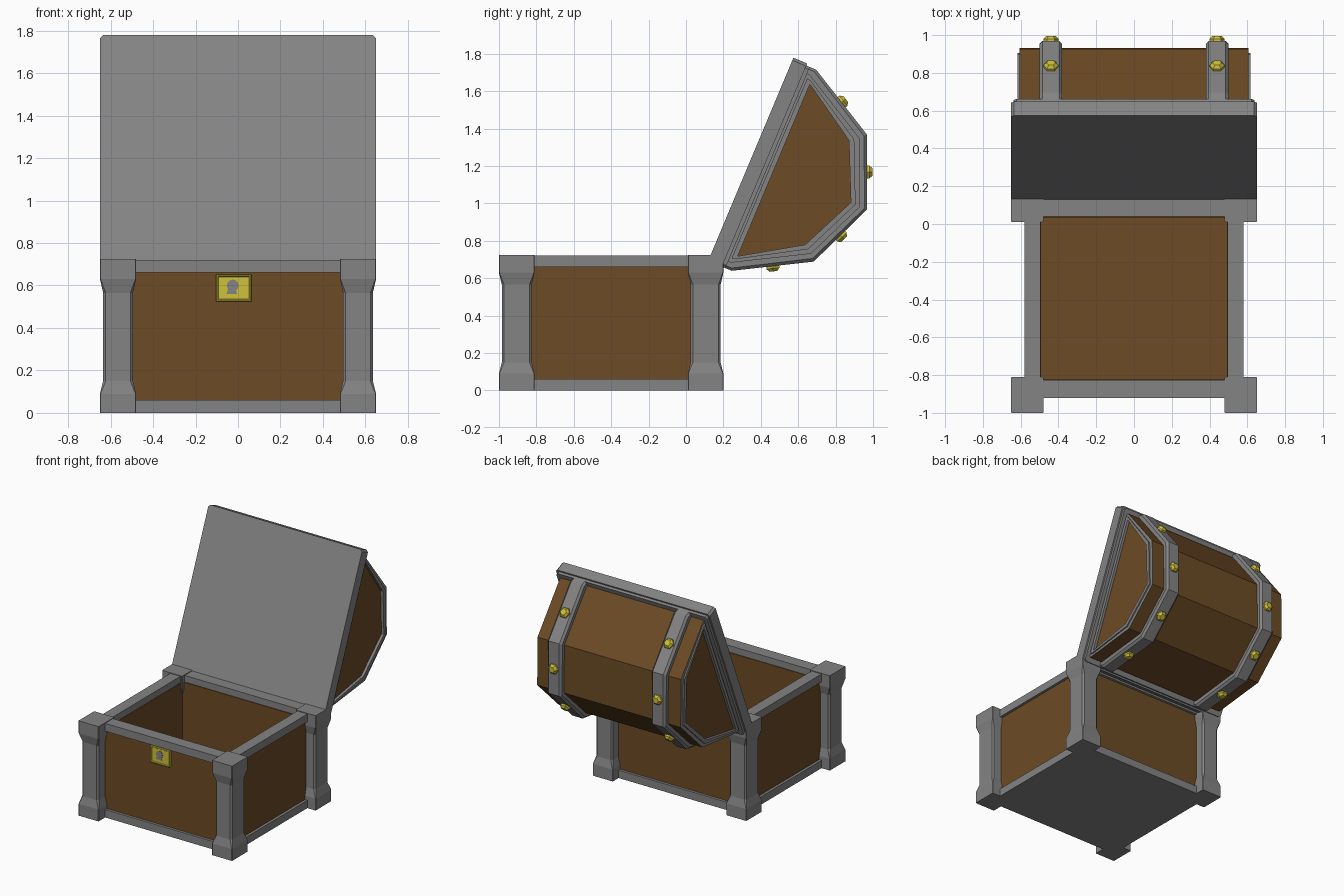
import bpy, bmesh, math
from mathutils import Vector

if "Cube" in bpy.data.objects:
    bpy.data.objects.remove(bpy.data.objects["Cube"])


def material(name, rgb):
    m = bpy.data.materials.new(name)
    m.diffuse_color = (*rgb, 1)
    m.use_nodes = True
    m.node_tree.nodes["Principled BSDF"].inputs["Base Color"].default_value = m.diffuse_color
    return m


IRON = material("grey iron", (0.23, 0.23, 0.23))
WOOD = material("brown wood", (0.15, 0.069, 0.018))
GOLD = material("yellow brass", (0.63, 0.53, 0.045))


def loft(name, rings, mats, strip_mat=None, cap_mat=0):
    """Skin a list of equal-length closed rings and cap both ends."""
    bm = bmesh.new()
    vs = [[bm.verts.new(p) for p in r] for r in rings]
    n = len(rings[0])
    for k in range(len(rings) - 1):
        for i in range(n):
            j = (i + 1) % n
            f = bm.faces.new((vs[k][i], vs[k][j], vs[k + 1][j], vs[k + 1][i]))
            f.material_index = strip_mat[k] if strip_mat else 0
    for r in (vs[0], vs[-1]):
        bm.faces.new(r).material_index = cap_mat
    bmesh.ops.recalc_face_normals(bm, faces=bm.faces)
    me = bpy.data.meshes.new(name)
    bm.to_mesh(me)
    bm.free()
    for m in mats:
        me.materials.append(m)
    ob = bpy.data.objects.new(name, me)
    bpy.context.collection.objects.link(ob)
    return ob


def box(name, x, y, z, mat):
    rings = [[(x[0], y[0], h), (x[1], y[0], h), (x[1], y[1], h), (x[0], y[1], h)] for h in z]
    return loft(name, rings, [mat])


def chamfered(a, b, c):
    """Rectangle outline of half sizes a, b with cut corners."""
    return [(a, b - c), (a - c, b), (c - a, b), (-a, b - c),
            (-a, c - b), (c - a, -b), (a - c, -b), (a, c - b)]


# Corner posts: wide blocks at both ends, slimmer chamfered shaft
post_steps = [(0, 0, .003), (.09, 0, .003), (.15, .015, .012),
              (.565, .015, .012), (.63, 0, .003), (.725, 0, .003)]
for xn, cx in (("left", -.565), ("right", .565)):
    for yn, cy in (("front", -.905), ("back", .105)):
        loft(f"{yn}_{xn}_post",
             [[(cx + a, cy + b, z) for a, b in chamfered(.085 - d, .095 - d, c)]
              for z, d, c in post_steps], [IRON])

# Rails along the bottom and top of the box
for label, z in (("bottom", (0, .06)), ("top", (.66, .72))):
    box(f"front_{label}_rail", (-.5, .5), (-.92, -.825), z, IRON)
    box(f"back_{label}_rail", (-.5, .5), (.04, .13), z, IRON)
    for side, x in (("left", (-.58, -.495)), ("right", (.495, .58))):
        box(f"{side}_{label}_rail", x, (-.85, .06), z, IRON)

# Wooden walls and floor, iron underside
wall_z = (.05, .67)
box("front_panel", (-.52, .52), (-.9, -.82), wall_z, WOOD)
box("back_panel", (-.52, .52), (.035, .11), wall_z, WOOD)
box("left_panel", (-.56, -.493), (-.85, .06), wall_z, WOOD)
box("right_panel", (.493, .56), (-.85, .06), wall_z, WOOD)
box("floor_boards", (-.5, .5), (-.83, .05), (.02, .06), WOOD)
box("underside", (-.53, .53), (-.87, .08), (0, .02), IRON)

# Lock plate with raised rim, and keyhole
PX, PZ = -.02, .588
loft("lock_plate",
     [[(PX + a, y, PZ + b) for a, b in chamfered(.083 - d, .064 - d, .002)]
      for y, d in ((-.89, 0), (-.915, 0), (-.918, .003), (-.918, .008), (-.912, .012))], [GOLD])
loft("keyhole_round",
     [[(PX - .005 + .028 * math.cos(i * math.pi / 6), y, .6 + .028 * math.sin(i * math.pi / 6))
       for i in range(12)] for y in (-.91, -.915)], [IRON])
loft("keyhole_slot",
     [[(PX - .005 + a, y, b) for a, b in ((-.03, .56), (.02, .56), (.012, .6), (-.015, .6))]
      for y in (-.91, -.9145)], [IRON])

# Lid space: s runs along the open lid from the hinge, t points outwards
ANG = math.atan2(1.06, .445)
D = Vector((0, math.cos(ANG), math.sin(ANG)))
N = Vector((0, math.sin(ANG), -math.cos(ANG)))
HINGE = Vector((0, .13, .72))
MID = .553


def lid(x, s, t):
    return HINGE + D * (MID + s) + N * t + Vector((x, 0, 0))


# Flat lid frame with a stepped trim
loft("lid_frame",
     [[lid(x, s, t) for x, s in chamfered(.65 - d, .595 - d, .015)]
      for t, d in ((0, 0), (.08, 0), (.08, .012), (.1, .012))], [IRON])


def arch(half):
    """Symmetric closed arch from its half outline (last point on the axis)."""
    return half + [(-s, t) for s, t in half[-2::-1]]


wood = arch([(.545, .085), (.545, .115), (.335, .492), (0, .637)])
panel = arch([(.497, .136), (.493, .145), (.302, .445), (0, .583)])
middle = [((a + c) / 2, (b + d) / 2) for (a, b), (c, d) in zip(wood, panel)]
band = arch([(.583, .085), (.583, .137), (.368, .522), (0, .677)])
band_low = arch([(.57, .085), (.57, .13), (.355, .51), (0, .662)])


def arch_ring(outline, x):
    return [lid(x, s, t) for s, t in outline]


# Wooden lid barrel; iron rings frame the recessed end panels
half = [(panel, .597), (panel, .617), (middle, .617), (middle, .607), (wood, .607)]
rings = [arch_ring(o, -x) for o, x in half] + [arch_ring(o, x) for o, x in half[::-1]]
loft("lid_barrel", rings, [WOOD, IRON], [1, 1, 1, 1, 0, 1, 1, 1, 1], 0)

# Two iron bands with one brass stud per facet
for side, cx in (("left", -.44), ("right", .44)):
    loft(f"{side}_lid_band",
         [arch_ring(band_low, cx - .06), arch_ring(band, cx - .045),
          arch_ring(band, cx + .045), arch_ring(band_low, cx + .06)], [IRON])
    for k in range(1, 5):
        p, q = lid(cx, *band[k]), lid(cx, *band[k + 1])
        along = (q - p).normalized()
        across = Vector((1, 0, 0))
        out = along.cross(across)
        centre = (p + q) / 2
        if out.dot(centre - lid(cx, 0, .2)) < 0:
            out = -out
        loft(f"{side}_band_stud_{k}",
             [[centre + out * h + (across * math.cos(i * math.pi / 3)
               + along * math.sin(i * math.pi / 3)) * r for i in range(6)]
              for h, r in ((-.01, .04), (.012, .04), (.028, .024))], [GOLD])
